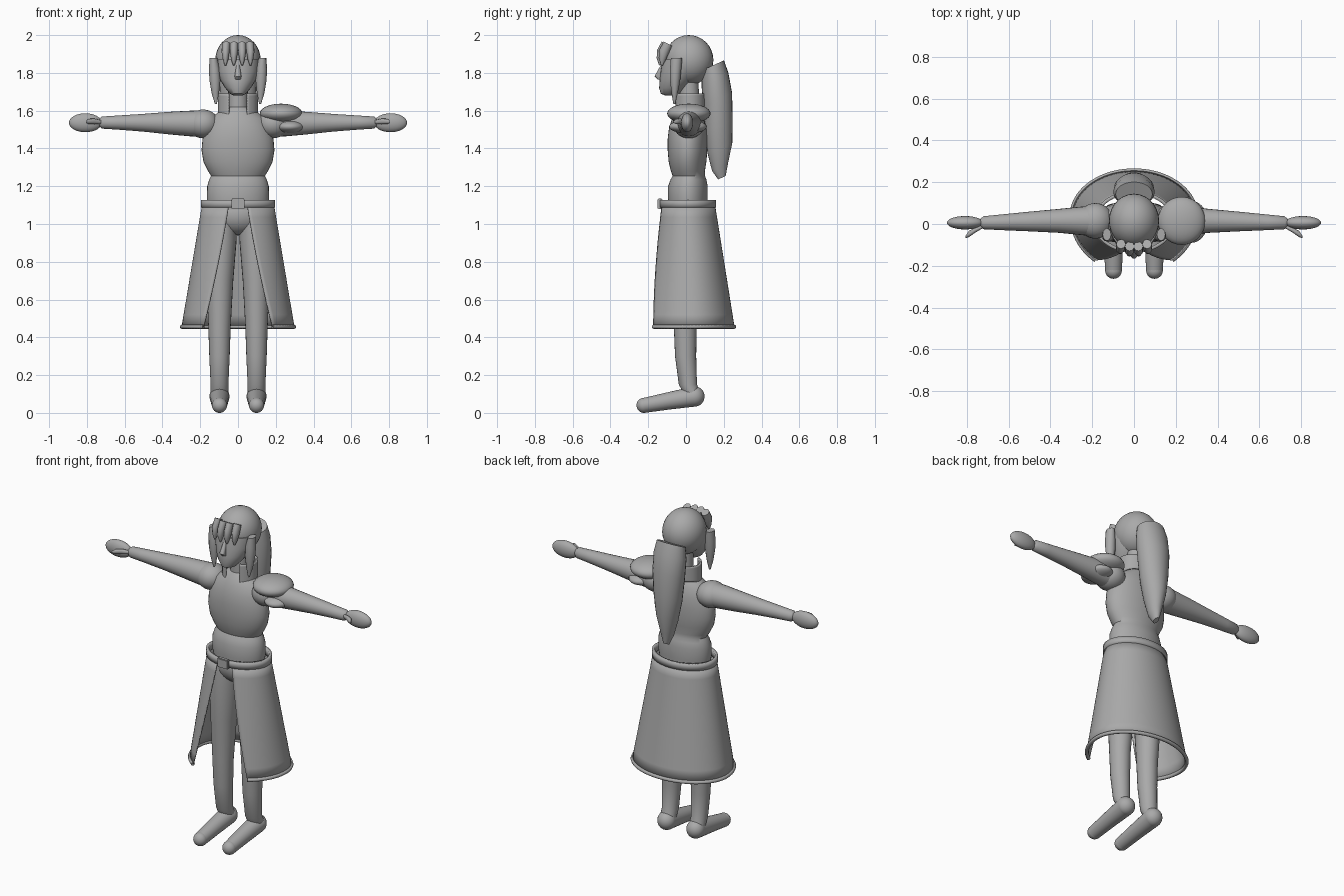
import bpy, bmesh, math
from mathutils import Vector

if "Cube" in bpy.data.objects:
    bpy.data.objects.remove(bpy.data.objects["Cube"])

mat = bpy.data.materials.new("plain grey")
mat.diffuse_color = (0.4, 0.4, 0.4, 1)
mat.use_nodes = True
mat.node_tree.nodes["Principled BSDF"].inputs["Base Color"].default_value = mat.diffuse_color


def finish(bm, name, angle=40):
    bmesh.ops.recalc_face_normals(bm, faces=bm.faces)
    me = bpy.data.meshes.new(name)
    bm.to_mesh(me)
    bm.free()
    ob = bpy.data.objects.new(name, me)
    bpy.context.collection.objects.link(ob)
    me.materials.append(mat)
    bpy.ops.object.select_all(action='DESELECT')
    ob.select_set(True)
    bpy.context.view_layer.objects.active = ob
    bpy.ops.object.shade_smooth_by_angle(angle=math.radians(angle))
    return ob


def loft(name, rings, axis='z', n=24, tilt=0.0):
    """Rings of (x, y, z, half width, half depth) stacked along an axis."""
    bm = bmesh.new()
    loops = []
    for x, y, z, a, b in rings:
        loop = []
        for i in range(n):
            t = 2 * math.pi * i / n
            u, v = a * math.cos(t), b * math.sin(t)
            off = {'z': (u, v, v * tilt), 'x': (0, u, v), 'y': (u, 0, v)}[axis]
            loop.append(bm.verts.new(Vector((x, y, z)) + Vector(off)))
        loops.append(loop)
    for p, q in zip(loops, loops[1:]):
        for i in range(n):
            j = (i + 1) % n
            bm.faces.new((p[i], p[j], q[j], q[i]))
    bm.faces.new(loops[0])
    bm.faces.new(loops[-1])
    return finish(bm, name)


def ball(name, c, r):
    bm = bmesh.new()
    bmesh.ops.create_uvsphere(bm, u_segments=28, v_segments=16, radius=1)
    bmesh.ops.scale(bm, vec=r, verts=bm.verts)
    bmesh.ops.translate(bm, vec=c, verts=bm.verts)
    return finish(bm, name)


def sheet(name, point, thick, nu=48, nv=10):
    """Open shell from point(u, v) with u in -1..1 round the body, v in 0..1."""
    bm = bmesh.new()
    g = [[bm.verts.new(point(2 * i / nu - 1, j / nv)) for i in range(nu + 1)]
         for j in range(nv + 1)]
    for j in range(nv):
        for i in range(nu):
            bm.faces.new((g[j][i], g[j][i + 1], g[j + 1][i + 1], g[j + 1][i]))
    ob = finish(bm, name)
    mod = ob.modifiers.new("thickness", 'SOLIDIFY')
    mod.thickness = thick
    mod.offset = 0
    return ob


# Torso with pinched waist, and pelvis
loft("torso", [(0, .01, 1.06, .15, .10), (0, .01, 1.13, .165, .105),
               (0, .01, 1.20, .163, .105), (0, .013, 1.235, .153, .095),
               (0, .015, 1.255, .143, .086), (0, .01, 1.28, .158, .09),
               (0, .008, 1.33, .183, .1), (0, .008, 1.39, .193, .105),
               (0, .008, 1.45, .188, .105), (0, .01, 1.51, .17, .1),
               (0, .012, 1.56, .145, .085), (0, .015, 1.595, .10, .07),
               (0, .02, 1.62, .055, .055)], n=36)
ball("pelvis", (0, .01, 1.05), (.155, .105, .11))

# Head, face, nose and neck
loft("neck", [(0, .02, 1.58, .055, .055), (0, .015, 1.76, .05, .05)])
ball("head", (0, .015, 1.868), (.12, .13, .132))
loft("face", [(0, -.08, 1.68, .022, .03), (0, -.082, 1.69, .042, .052),
              (0, -.07, 1.72, .068, .072), (0, -.05, 1.76, .093, .09),
              (0, -.03, 1.81, .11, .105), (0, -.01, 1.87, .115, .115)])
loft("nose", [(0, -.138, 1.765, .014, .012), (0, -.146, 1.782, .018, .02),
              (0, -.132, 1.82, .012, .014), (0, -.118, 1.85, .008, .008)], n=12)

# Fringe locks
for i, x in enumerate((-.066, -.022, .022, .066)):
    dy = .25 * abs(x)
    loft(f"fringe_lock_{i}", [(x, -.145 + dy, 1.84, .004, .004),
                              (x, -.144 + dy, 1.87, .014, .017),
                              (x, -.134 + dy, 1.91, .021, .024),
                              (x * .95, -.112 + dy, 1.955, .022, .022)], n=12, tilt=-.5)

# Long tail of hair down the back
loft("hair_tail", [(0, .19, 1.245, .014, .02), (0, .18, 1.30, .034, .042),
                   (0, .18, 1.40, .060, .065), (0, .173, 1.52, .082, .074),
                   (0, .167, 1.66, .096, .077), (0, .153, 1.77, .099, .071),
                   (0, .143, 1.84, .088, .058)], tilt=.45)


# Collar open at the front with longer front ends
def collar_point(u, v):
    t = u * math.radians(152)
    low = 1.60 - .055 * abs(u) ** 3
    return (.1 * math.sin(t), .02 + .08 * math.cos(t), low + (1.69 - low) * v)


sheet("collar", collar_point, .01)


# Skirt split at the front, flaring downwards
def skirt_xy(u, v, grow=0.0):
    t = u * math.radians(165 - 23 * v)
    ry = .14 + .075 * v if math.cos(t) > 0 else .14 + .125 * v
    return ((.187 + .108 * v + grow) * math.sin(t),
            .01 + .028 * v + (ry + grow) * math.cos(t))


sheet("skirt", lambda u, v: (*skirt_xy(u, v), 1.10 - .645 * v), .008, nu=64)


def tube(name, pts, r, closed):
    cu = bpy.data.curves.new(name, 'CURVE')
    cu.dimensions = '3D'
    cu.bevel_depth = r
    cu.bevel_resolution = 2
    cu.use_fill_caps = True
    s = cu.splines.new('POLY')
    s.points.add(len(pts) - 1)
    for p, q in zip(s.points, pts):
        p.co = (*q, 1)
    s.use_cyclic_u = closed
    ob = bpy.data.objects.new(name, cu)
    cu.materials.append(mat)
    bpy.context.collection.objects.link(ob)


tube("skirt_hem", [(*skirt_xy(i / 32 - 1, 1, .002), .456) for i in range(65)], .011, False)


# Belt and buckle
def belt_point(u, v):
    t = u * math.pi
    return (.188 * math.sin(t), .01 + .141 * math.cos(t), 1.087 + .04 * v)


sheet("belt", belt_point, .016, nu=64, nv=2)
bm = bmesh.new()
bmesh.ops.create_cube(bm, size=1)
bmesh.ops.scale(bm, vec=(.07, .025, .056), verts=bm.verts)
bmesh.ops.translate(bm, vec=(0, -.138, 1.107), verts=bm.verts)
bmesh.ops.bevel(bm, geom=bm.edges[:], offset=.004, segments=2, affect='EDGES')
finish(bm, "belt_buckle")

# Paired parts
for s, side in ((-1, "right"), (1, "left")):
    loft(f"{side}_side_lock", [(s * .117, -.062, 1.635, .005, .005),
                               (s * .12, -.06, 1.69, .019, .016),
                               (s * .122, -.058, 1.76, .029, .027),
                               (s * .125, -.055, 1.82, .029, .03),
                               (s * .13, -.05, 1.88, .02, .03)], n=12)
    # Arm, hand and thumb
    ball(f"{side}_shoulder", (s * .185, .015, 1.53), (.085, .085, .076))
    loft(f"{side}_arm", [(s * .17, .015, 1.532, .075, .07), (s * .25, .015, 1.532, .068, .068),
                         (s * .36, .015, 1.534, .057, .06), (s * .5, .012, 1.536, .047, .047),
                         (s * .64, .008, 1.537, .037, .037), (s * .72, .006, 1.537, .031, .032),
                         (s * .735, .006, 1.537, .018, .02)], axis='x')
    ball(f"{side}_hand", (s * .808, .006, 1.536), (.087, .032, .05))
    loft(f"{side}_thumb", [(s * .725, -.012, 1.54, .009, .01), (s * .76, -.03, 1.543, .012, .015),
                           (s * .79, -.048, 1.543, .015, .014), (s * .805, -.062, 1.541, .006, .007)],
         axis='x', n=12)
    # Leg and foot
    x = s * .098
    loft(f"{side}_leg", [(x, .04, .09, .046, .046), (x, .01, .15, .047, .048),
                         (x, -.002, .3, .054, .056), (x, -.004, .45, .059, .06),
                         (s * .096, 0, .7, .071, .078), (s * .09, .005, .92, .083, .092),
                         (s * .085, .01, 1.05, .075, .09)])
    ball(f"{side}_heel", (x, .045, .087), (.053, .053, .054))
    loft(f"{side}_foot", [(x, .045, .087, .053, .054), (x, -.08, .066, .047, .047),
                          (x, -.222, .04, .04, .04)], axis='y')
    ball(f"{side}_toe", (x, -.222, .04), (.04, .04, .04))

# Layered shoulder guard on one side only
ball("shoulder_guard_upper", (.228, .015, 1.585), (.113, .115, .052))
ball("shoulder_guard_lower", (.275, .01, 1.515), (.078, .1, .036))
